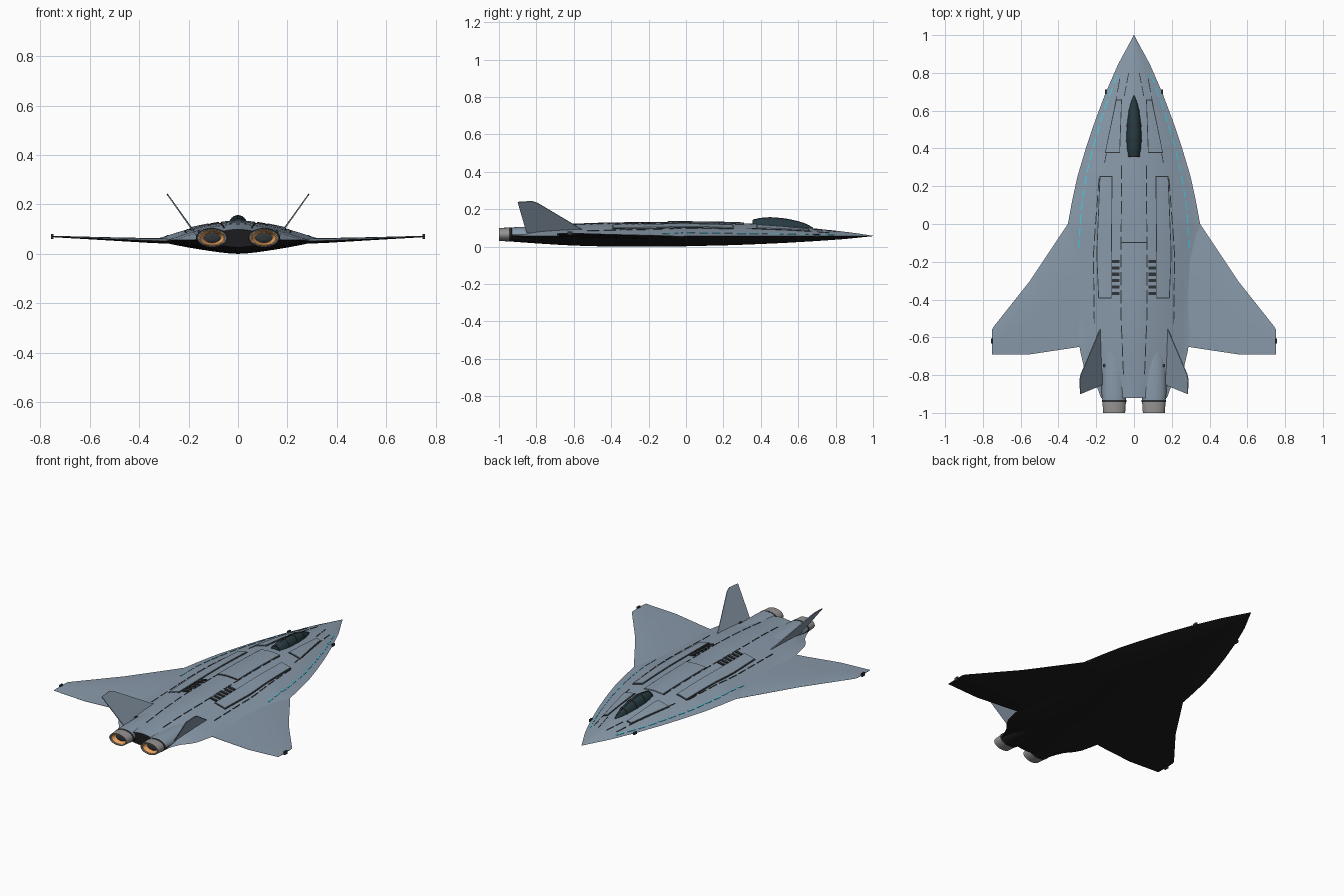
import bpy, bmesh, math
from mathutils import Vector

if "Cube" in bpy.data.objects:
    bpy.data.objects.remove(bpy.data.objects["Cube"])


def material(name, rgb):
    m = bpy.data.materials.new(name)
    m.diffuse_color = (*rgb, 1)
    m.use_nodes = True
    m.node_tree.nodes["Principled BSDF"].inputs["Base Color"].default_value = m.diffuse_color
    return m


HULL = material("hull_blue_grey", (0.25, 0.32, 0.40))
BLACK = material("belly_black", (0.012, 0.012, 0.013))
DARK = material("dark_trim", (0.03, 0.035, 0.04))
GLASS = material("canopy_glass", (0.02, 0.045, 0.055))
METAL = material("nozzle_metal", (0.30, 0.29, 0.28))
GLOW = material("engine_glow", (0.85, 0.38, 0.12))
CYAN = material("cyan_light", (0.05, 0.60, 0.75))
ZC = 0.057  # height of the chine


def lerp(table, y):
    """Read columns from a table of rows (y, a, b, ...) with falling y."""
    for r0, r1 in zip(table, table[1:]):
        if y >= r1[0]:
            f = max(0, min(1, (r0[0] - y) / (r0[0] - r1[0])))
            return [a + (b - a) * f for a, b in zip(r0[1:], r1[1:])]
    return list(table[-1][1:])


# Fuselage stations: y, half width, top, bottom
BODY = [(1, 0.001, 0.058, 0.056), (0.93, 0.038, 0.069, 0.049), (0.855, 0.08, 0.079, 0.041),
        (0.70, 0.148, 0.096, 0.030), (0.53, 0.212, 0.112, 0.020), (0.40, 0.255, 0.121, 0.014),
        (0.25, 0.300, 0.127, 0.008), (0.12, 0.328, 0.130, 0.005), (0, 0.35, 0.131, 0.002),
        (-0.2, 0.325, 0.131, 0.0), (-0.4, 0.305, 0.130, 0.0), (-0.55, 0.295, 0.125, 0.004),
        (-0.65, 0.29, 0.120, 0.008), (-0.78, 0.26, 0.110, 0.016), (-0.85, 0.20, 0.105, 0.021),
        (-0.92, 0.175, 0.100, 0.026)]


def top(x, y):
    w, h, _ = lerp(BODY, y)
    t = min(1, abs(x) / w)
    return ZC + (h - ZC) * (1 - t ** 1.6) * (1 - 0.5 * t ** 6)


def bottom(x, y):
    w, _, b = lerp(BODY, y)
    return ZC - (ZC - b) * (1 - min(1, abs(x) / w) ** 1.5)


def build(name, verts, faces, mats, mirror=False, two_tone=False, angle=30):
    me = bpy.data.meshes.new(name)
    me.from_pydata([tuple(v) for v in verts], [], faces)
    bm = bmesh.new()
    bm.from_mesh(me)
    bmesh.ops.recalc_face_normals(bm, faces=bm.faces)
    if two_tone:
        for f in bm.faces:
            f.material_index = int(f.normal.z < -0.05)
    bm.to_mesh(me)
    bm.free()
    for m in mats:
        me.materials.append(m)
    ob = bpy.data.objects.new(name, me)
    bpy.context.collection.objects.link(ob)
    bpy.ops.object.select_all(action='DESELECT')
    ob.select_set(True)
    bpy.context.view_layer.objects.active = ob
    bpy.ops.object.shade_smooth_by_angle(angle=math.radians(angle))
    if mirror:
        ob.modifiers.new("mirror", 'MIRROR').use_mirror_merge = False
    return ob


def loft(name, rings, mats, **kw):
    n = len(rings[0])
    faces = [(i * n + j, i * n + (j + 1) % n, (i + 1) * n + (j + 1) % n, (i + 1) * n + j)
             for i in range(len(rings) - 1) for j in range(n)]
    faces += [tuple(range(n)), tuple(range((len(rings) - 1) * n, len(rings) * n))]
    return build(name, [v for r in rings for v in r], faces, mats, **kw)


def tube(name, profile, mats, cx=0.105, cz=0.065, rx=0.06, rz=0.036, n=32, **kw):
    """Elliptical lathe along y; profile rows are (y, radius factor)."""
    rings = [[(cx + rx * f * math.cos(a), y, cz + rz * f * math.sin(a))
              for a in (2 * math.pi * k / n for k in range(n))] for y, f in profile]
    return loft(name, rings, mats, mirror=True, **kw)


def panel(name, rows, lift, mat, mirror=True, nx=4, ny=8):
    """Raised plate that follows the upper skin; rows are (y, x inner, x outer)."""
    rings = []
    for i in range(ny + 1):
        y = rows[0][0] + (rows[-1][0] - rows[0][0]) * i / ny
        a, b = lerp(rows, y)
        xs = [a + (b - a) * k / nx for k in range(nx + 1)]
        rings.append([(x, y, top(x, y) + lift) for x in xs]
                     + [(x, y, top(x, y) - 0.006) for x in reversed(xs)])
    return loft(name, rings, [mat], mirror=mirror)


def dashes(name, path, width, mat, count, fill=0.75, lift=0.002):
    """Dashed seam on the upper skin along a path of (y, x)."""
    y0, y1 = path[0][0], path[-1][0]
    step = (y1 - y0) / count
    for k in range(count):
        ya = y0 + step * k
        yb = ya + step * fill
        rows = [(y, lerp(path, y)[0] - width / 2, lerp(path, y)[0] + width / 2) for y in (ya, yb)]
        panel(f"{name}_{k + 1}", rows, lift, mat, nx=1, ny=3)


# Fuselage: blue-grey upper skin, black belly
rings = []
ts = [math.sin(math.pi / 2 * (k / 14 - 1)) for k in range(29)]
for k in range(49):
    y = 1 - 1.92 * k / 48
    w = lerp(BODY, y)[0]
    rings.append([(w * t, y, top(w * t, y)) for t in ts]
                 + [(w * t, y, bottom(w * t, y)) for t in reversed(ts[1:-1])])
body = loft("fuselage", rings, [HULL, BLACK], two_tone=True, angle=40)
for p in body.data.polygons:
    if p.normal.y < -0.95:
        p.material_index = 1

# Wings: x, leading edge, trailing edge, height, half thickness
rings = []
for x, le, te, z, t in [(0.22, 0.15, -0.64, 0.052, 0.013), (0.35, 0.0, -0.66, 0.054, 0.010),
                        (0.55, -0.30, -0.69, 0.062, 0.006), (0.74, -0.54, -0.69, 0.070, 0.003),
                        (0.753, -0.56, -0.69, 0.071, 0.002)]:
    foil = [(0, 0.05), (0.12, 0.6), (0.35, 1), (0.65, 0.8), (1, 0.08)]
    rings.append([(x, le + (te - le) * c, z + t * f) for c, f in foil]
                 + [(x, le + (te - le) * c, z - t * f) for c, f in reversed(foil)])
loft("wing", rings, [HULL, BLACK], mirror=True, two_tone=True)

# Canted tail fins
fin = [Vector(v) for v in [(0.168, -0.53, 0.078), (0.185, -0.57, 0.10), (0.281, -0.795, 0.234),
                           (0.287, -0.825, 0.243), (0.284, -0.90, 0.238), (0.187, -0.86, 0.10),
                           (0.165, -0.85, 0.07)]]
off = Vector((0.14, 0, -0.10)).normalized() * 0.0025
loft("tail_fin", [[v + off for v in fin], [v - off for v in fin]], [HULL], mirror=True)

# Engine nacelles, nozzles and glow
tube("engine_nacelle", [(-0.40, 0.8), (-0.55, 1.0), (-0.75, 1.1), (-0.90, 1.1), (-0.935, 1.04)],
     [HULL, BLACK], two_tone=True)
tube("nozzle_collar", [(-0.930, 1.0), (-0.932, 1.07), (-0.942, 1.07), (-0.944, 1.0)], [DARK])
tube("nozzle", [(-0.92, 0.98), (-0.945, 1.03), (-1.0, 0.97), (-1.0, 0.87), (-0.955, 0.80)], [METAL])
tube("nozzle_glow", [(-0.95, 0.82), (-0.992, 0.86), (-0.992, 0.80), (-0.965, 0.58)], [GLOW])
tube("nozzle_core", [(-0.95, 0.58), (-0.968, 0.56), (-0.974, 0.3)], [DARK])

# Canopy: y, half width, crown height
CANOPY = [(0.68, 0.003, 0.102), (0.64, 0.019, 0.122), (0.59, 0.030, 0.137), (0.53, 0.038, 0.149),
          (0.46, 0.042, 0.156), (0.40, 0.040, 0.153), (0.355, 0.033, 0.142)]


def arch(y, grow=0.0, n=16):
    w, h = lerp(CANOPY, y)
    base = 0.088
    return [((w + grow) * math.cos(math.pi * k / n), y,
             base + (h + grow - base) * math.sin(math.pi * k / n) ** 0.8) for k in range(n + 1)]


loft("canopy", [arch(0.68 - 0.325 * k / 20) for k in range(21)], [GLASS])
for k, y in enumerate((0.60, 0.52, 0.44, 0.362)):
    loft(f"canopy_frame_{k + 1}", [arch(y + 0.004, 0.002), arch(y - 0.004, 0.002)], [DARK])
rail = [(0.66 - 0.03 * k, *lerp(CANOPY, 0.66 - 0.03 * k)) for k in range(11)]
loft("canopy_spine", [[(-0.003, y, h - 0.01), (0.003, y, h - 0.01), (0.003, y, h + 0.002),
                       (-0.003, y, h + 0.002)] for y, w, h in rail], [DARK])

# Raised skin panels, each with a thin dark border plate beneath
PANELS = {"cockpit_side_panel": [(0.655, 0.068, 0.092), (0.38, 0.078, 0.150)],
          "shoulder_panel": [(0.25, 0.118, 0.178), (-0.16, 0.122, 0.195), (-0.39, 0.122, 0.185)]}
for name, rows in PANELS.items():
    panel(name, rows, 0.006, HULL, ny=12)
    edge = [(y, a - 0.004, b + 0.004) for y, a, b in rows]
    edge[0] = (edge[0][0] + 0.004, *edge[0][1:])
    edge[-1] = (edge[-1][0] - 0.004, *edge[-1][1:])
    panel(name + "_border", edge, 0.0025, DARK, ny=12)
panel("spine_panel", [(0.31, -0.062, 0.062), (-0.095, -0.066, 0.066)], 0.005, HULL, mirror=False)
panel("spine_panel_seam", [(-0.092, -0.068, 0.068), (-0.100, -0.068, 0.068)], 0.003, DARK,
      mirror=False, ny=1)

# Cooling slats
for k in range(6):
    y = -0.19 - 0.034 * k
    panel(f"vent_slat_{k + 1}", [(y, 0.076, 0.116), (y - 0.016, 0.076, 0.116)], 0.006, DARK, ny=1)

# Seams and running lights
dashes("spine_seam", [(0.31, 0.066), (-0.45, 0.070), (-0.82, 0.055)], 0.005, DARK, 12)
dashes("shoulder_seam", [(0.24, 0.185), (-0.15, 0.215), (-0.55, 0.21)], 0.005, DARK, 9)
dashes("nose_seam", [(0.80, 0.028), (0.66, 0.055)], 0.004, DARK, 2)
dashes("forward_seam", [(0.77, 0.075), (0.30, 0.16)], 0.004, DARK, 5)
dashes("running_light", [(0.79, 0.088), (0.60, 0.160), (0.43, 0.210), (0.27, 0.250),
                         (0.08, 0.280), (-0.15, 0.295)], 0.006, CYAN, 14, 0.7)


# Sensor pods at the wing tips and on the chine, small ports beside the engines
def pod(name, c, s):
    rings = [[(c[0] + i * s[0], c[1] + j * s[1], c[2] + k * s[2])
              for i, k in ((-1, -1), (1, -1), (1, 1), (-1, 1))] for j in (-1, 1)]
    loft(name, rings, [DARK], mirror=True)


pod("wingtip_pod", (0.752, -0.62, 0.071), (0.005, 0.013, 0.010))
pod("chine_sensor", (0.148, 0.70, 0.058), (0.005, 0.012, 0.007))
pod("thruster_port", (0.158, -0.75, 0.090), (0.006, 0.008, 0.005))
